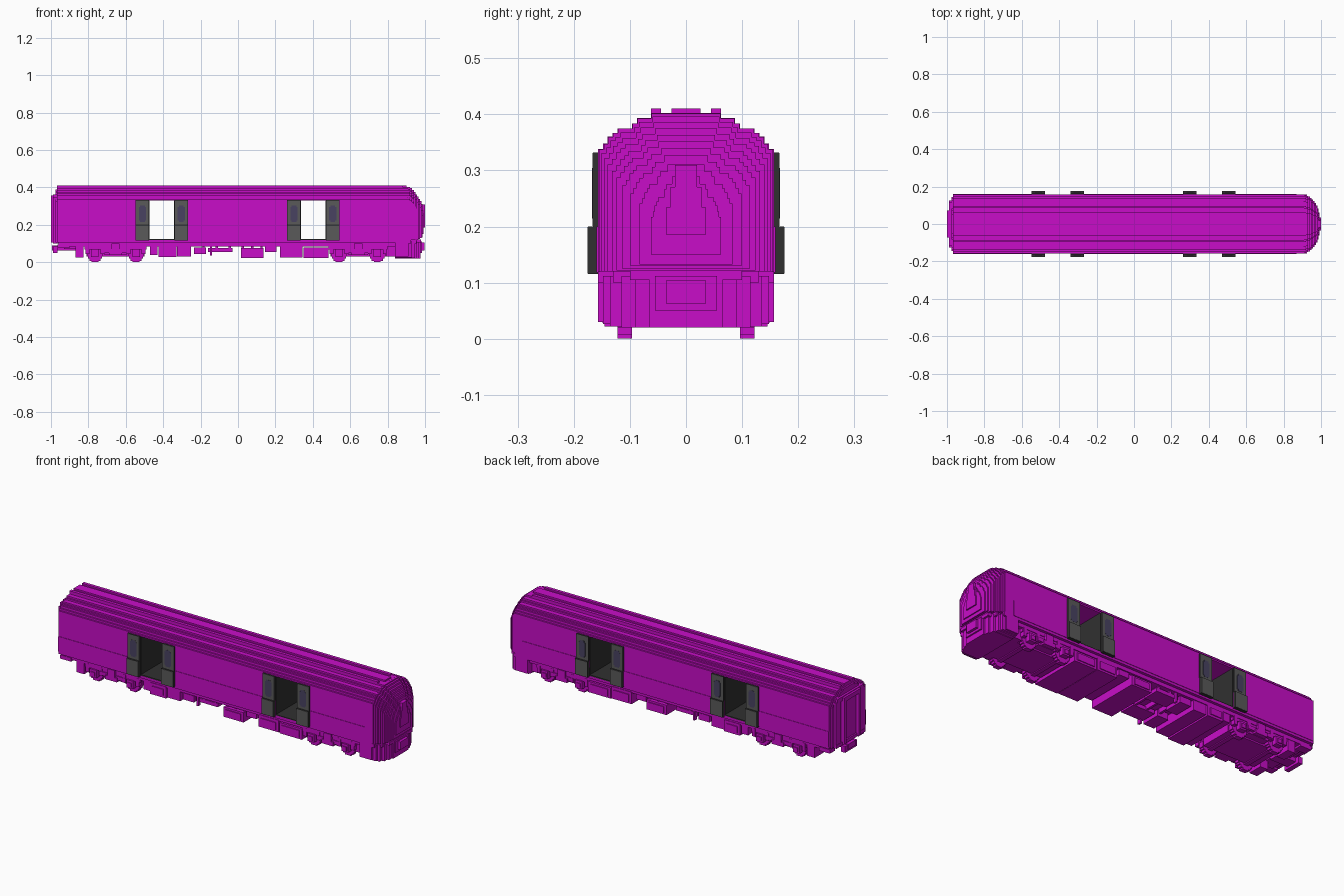
import bpy, bmesh

cube = bpy.data.objects.get("Cube")
if cube:
    bpy.data.objects.remove(cube)


def material(name, r, g, b):
    m = bpy.data.materials.new(name)
    m.use_nodes = True
    m.diffuse_color = (r, g, b, 1)
    m.node_tree.nodes["Principled BSDF"].inputs["Base Color"].default_value = (r, g, b, 1)
    return m


MAGENTA = material("magenta", 0.58, 0.004, 0.58)
GREY = material("door grey", 0.1, 0.1, 0.1)
DARK = material("dark grey", 0.03, 0.03, 0.03)
GLASS = material("window blue grey", 0.065, 0.055, 0.12)


def finish(name, bm, mat):
    bmesh.ops.recalc_face_normals(bm, faces=bm.faces[:])
    me = bpy.data.meshes.new(name)
    bm.to_mesh(me)
    bm.free()
    me.materials.append(mat)
    ob = bpy.data.objects.new(name, me)
    bpy.context.collection.objects.link(ob)
    return ob


def add_box(bm, x0, x1, y0, y1, z0, z1):
    vs = bmesh.ops.create_cube(bm, size=1)["verts"]
    for v in vs:
        v.co = (x1 if v.co.x > 0 else x0, y1 if v.co.y > 0 else y0, z1 if v.co.z > 0 else z0)


def boxes(name, items, mat=MAGENTA, mirror=False):
    """Boxes as (x0, x1, y0, y1, z0, z1); mirror repeats them on the other side."""
    bm = bmesh.new()
    for x0, x1, y0, y1, z0, z1 in items:
        add_box(bm, x0, x1, y0, y1, z0, z1)
        if mirror:
            add_box(bm, x0, x1, -y1, -y0, z0, z1)
    return finish(name, bm, mat)


def add_prism(bm, half, x0, x1):
    """Extrude a half outline (y, z), mirrored in y, from x0 to x1."""
    pts = half + [(-y, z) for y, z in reversed(half)]
    f = bm.faces.new([bm.verts.new((x0, y, z)) for y, z in pts])
    ext = bmesh.ops.extrude_face_region(bm, geom=[f])["geom"]
    bmesh.ops.translate(bm, vec=(x1 - x0, 0, 0),
                        verts=[g for g in ext if isinstance(g, bmesh.types.BMVert)])
    bm.faces.new([bm.verts.new((x0, y, z)) for y, z in pts])
    bmesh.ops.remove_doubles(bm, verts=bm.verts[:], dist=1e-6)


def stepped(steps, bottom):
    """Stair-stepped half outline from (half width, top z) pairs."""
    out = [(steps[0][0], bottom)]
    for i, (w, z) in enumerate(steps):
        out.append((w, z))
        if i + 1 < len(steps):
            out.append((steps[i + 1][0], z))
    return out


ROOF = [(.157, .338), (.148, .348), (.14, .36), (.131, .367), (.122, .375),
        (.096, .384), (.087, .393), (.062, .402)]
X0, X1 = -.967, .91
DOORS = [(-.475, -.34), (.335, .47)]

# Roof with its stepped arch and raised strips
bm = bmesh.new()
add_prism(bm, stepped(ROOF, .33), X0, X1)
finish("roof", bm, MAGENTA)
boxes("roof_centre_strip", [(X0, .90, -.026, .026, .40, .41)])
boxes("roof_side_strips", [(X0, .88, .045, .062, .40, .41)], mirror=True)

# Body walls between the doorways, floor and outer waist panels
edges = [X0] + [e for d in DOORS for e in d] + [X1]
spans = list(zip(edges[0::2], edges[1::2]))
boxes("body_walls", [(a, b, -.157, .157, .12, .33) for a, b in spans])
boxes("floor", [(X0, X1, -.157, .157, .105, .12)])
boxes("lower_side_panels", [(a, min(b, .87), .15, .1595, .118, .2) for a, b in spans], mirror=True)
boxes("sole_bar", [(-.96, .9, -.142, .142, .085, .106)])

# Doorway lining, sliding leaves, windows
lining, leaves, backs, glass = [], [], [], []
for a, b in DOORS:
    lining += [(a - .004, a + .003, -.157, .157, .12, .33),
               (b - .003, b + .004, -.157, .157, .12, .33),
               (a, b, -.157, .157, .118, .124)]
    for x0, x1 in ((a - .073, a), (b, b + .073)):
        backs += [(x0, x1, .15, .1655, .2, .332), (x0, x1, .15, .1745, .115, .2)]
        leaves += [(x0 + .001, x1 - .001, .16, .1665, .201, .331),
                   (x0 + .001, x1 - .001, .16, .1755, .116, .199)]
        xc = (x0 + x1) / 2
        glass += [(xc - .019, xc + .019, .16, .1675, .222, .295),
                  (xc - .013, xc + .013, .16, .1675, .214, .304)]
boxes("doorway_lining", lining, DARK)
boxes("door_edges", backs, DARK, True)
boxes("door_leaves", leaves, GREY, True)
boxes("door_windows", glass, GLASS, True)

# Rounded cab nose in steps: (end x, width scale, top z, bottom z)
bm = bmesh.new()
nose = [(.920, .99, .402, .12), (.930, .96, .397, .12), (.940, .93, .388, .12),
        (.950, .89, .378, .12), (.958, .84, .368, .12), (.966, .79, .358, .122),
        (.974, .72, .348, .124), (.981, .63, .338, .13), (.987, .53, .325, .132),
        (.993, .40, .308, .15)]
for x, s, top, low in nose:
    k = (top - .12) / .282
    sec = [(w * s, .12 + (z - .12) * k - (1 - s) * .08 * (w / .157)) for w, z in ROOF]
    add_prism(bm, stepped(sec, low), .90, x)
add_prism(bm, stepped([(.035, .235), (.028, .27), (.02, .31)], .185), .95, 1.0)
finish("cab_nose", bm, MAGENTA)

# Cab apron, buffer ledge and front coupler
apron = [(.84, .912, .157, .03), (.84, .93, .148, .026), (.84, .945, .135, .022),
         (.84, .958, .115, .02), (.84, .968, .09, .02), (.84, .976, .065, .02)]
boxes("cab_apron", [(a, b, -w, w, z, .112) for a, b, w, z in apron])
boxes("buffer_ledge", [(.86, .925, -.157, .157, .10, .12), (.86, .955, -.13, .13, .10, .12),
                       (.86, .978, -.1, .1, .105, .122)])
boxes("front_coupler", [(.95, .984, -.055, .055, .05, .112), (.95, .998, -.035, .035, .062, .105)])

# Rear end with raised gangway frame around a recessed door
bm = bmesh.new()
add_prism(bm, stepped([(w - .012, z - .012) for w, z in ROOF], .106), -.976, -.95)
finish("rear_end_wall", bm, MAGENTA)
boxes("rear_end_frame", [(-.988, -.95, .085, .125, .105, .345), (-1.0, -.95, .052, .072, .105, .355)],
      mirror=True)
boxes("rear_end_header", [(-.988, -.95, -.115, .115, .34, .362), (-1.0, -.95, -.072, .072, .335, .358),
                          (-.99, -.95, -.125, .125, .1, .118)])
boxes("rear_door", [(-.982, -.95, -.052, .052, .11, .335)])
boxes("rear_coupler", [(-.995, -.86, -.03, .03, .062, .09), (-.99, -.965, -.05, .05, .05, .085),
                       (-.93, -.86, -.1, .1, .07, .095)])
boxes("rear_steps", [(-.965, -.90, .10, .145, .075, .095), (-.87, -.825, .06, .14, .025, .09)], mirror=True)

# Bogies: solid core, stepped wheels, side frames, axle boxes and springs
for name, xa, xb in (("rear", -.765, -.545), ("front", .54, .745)):
    mid = (xa + xb) / 2
    boxes(name + "_bogie_core", [(xa - .045, xb + .045, -.09, .09, .03, .09),
                                 (xa + .05, xb - .05, -.13, .13, .038, .09)])
    wheels, frame = [], []
    for x in (xa, xb):
        wheels += [(x - r, x + r, .096, .122, .045 - h, .045 + h)
                   for r, h in ((.018, .045), (.03, .037), (.038, .025), (.043, .015))]
        frame += [(x - .02, x + .02, .12, .149, .028, .07),
                  (x - .012, x + .012, .12, .154, .036, .058),
                  (x - .05, x - .03, .12, .143, .045, .09),
                  (x + .03, x + .05, .12, .143, .045, .09)]
    boxes(name + "_wheels", wheels, mirror=True)
    boxes(name + "_axles", [(x - .012, x + .012, -.1, .1, .025, .05) for x in (xa, xb)])
    frame += [(xa - .055, xb + .055, .122, .14, .068, .084),
              (xa + .035, xb - .035, .122, .145, .05, .07),
              (mid - .035, mid + .035, .122, .152, .04, .062),
              (mid - .022, mid + .022, .122, .152, .06, .1)]
    boxes(name + "_bogie_frame", frame, mirror=True)

# Underfloor equipment
boxes("equipment_cases", [(-.47, -.43, -.14, .14, .04, .09), (-.425, -.33, -.145, .145, .028, .09),
                          (-.325, -.25, -.138, .138, .032, .09), (.015, .135, -.145, .145, .022, .075),
                          (.145, .205, -.135, .135, .055, .09), (.225, .345, -.145, .145, .025, .09),
                          (.35, .485, -.145, .145, .022, .08), (.79, .86, -.12, .12, .03, .09)])
boxes("equipment_hangers", [(x, x + .012, -.13, .13, .06, .09) for x in (.02, .07, .12, -.19, -.12, -.05)])
boxes("air_reservoirs", [(-.235, -.17, .03, .135, .045, .08), (-.16, -.03, .04, .13, .055, .075),
                         (-.15, -.14, .12, .14, .035, .09)], mirror=True)
boxes("case_lids", [(-.41, -.345, .14, .15, .04, .075), (.03, .12, .14, .15, .03, .065),
                    (.24, .33, .14, .15, .035, .075), (.365, .47, .14, .15, .032, .07)], mirror=True)
